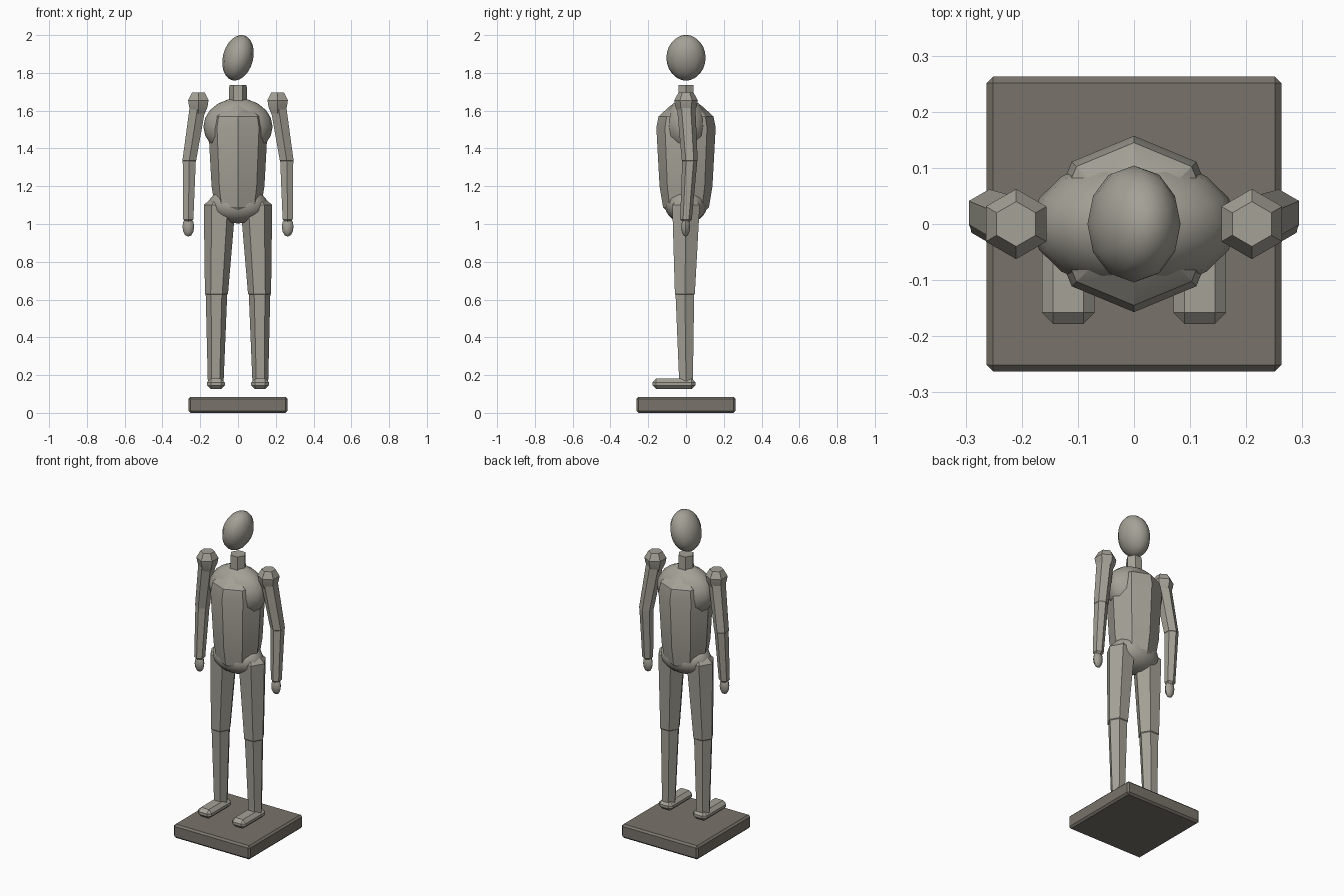
import bpy, bmesh, math
from mathutils import Matrix, Vector

if "Cube" in bpy.data.objects:
    bpy.data.objects.remove(bpy.data.objects["Cube"])


def material(name, rgb):
    m = bpy.data.materials.new(name)
    m.diffuse_color = (*rgb, 1)
    m.use_nodes = True
    m.node_tree.nodes["Principled BSDF"].inputs["Base Color"].default_value = m.diffuse_color
    return m


BODY = material("warm stone grey", (0.37, 0.355, 0.305))
BASE = material("dark stone grey", (0.19, 0.17, 0.145))


def finish(bm, name, mat, angle=35):
    bmesh.ops.recalc_face_normals(bm, faces=bm.faces)
    me = bpy.data.meshes.new(name)
    bm.to_mesh(me)
    bm.free()
    me.materials.append(mat)
    me.shade_smooth()
    me.set_sharp_from_angle(angle=math.radians(angle))
    ob = bpy.data.objects.new(name, me)
    bpy.context.collection.objects.link(ob)
    return ob


def loft(name, rings, sides, phase=0.0, angle=30):
    """Joins level polygon rings, each (x, y, z, radius)."""
    bm = bmesh.new()
    loops = []
    for x, y, z, r in rings:
        loops.append([bm.verts.new((x + r * math.cos(phase + math.tau * i / sides),
                                    y + r * math.sin(phase + math.tau * i / sides), z))
                      for i in range(sides)])
    for a, b in zip(loops, loops[1:]):
        for i in range(sides):
            j = (i + 1) % sides
            bm.faces.new((a[i], a[j], b[j], b[i]))
    bm.faces.new(loops[0])
    bm.faces.new(loops[-1])
    return finish(bm, name, BODY, angle)


def ellipsoid(name, loc, radii, u=12, v=10, tilt=0.0):
    bm = bmesh.new()
    m = (Matrix.Translation(loc) @ Matrix.Rotation(tilt, 4, 'Y')
         @ Matrix.Diagonal((*radii, 1)))
    bmesh.ops.create_uvsphere(bm, u_segments=u, v_segments=v, radius=1, matrix=m)
    return finish(bm, name, BODY, 50)


def box(name, loc, size, bevel, mat):
    bm = bmesh.new()
    bmesh.ops.create_cube(bm, size=1,
                          matrix=Matrix.Translation(loc) @ Matrix.Diagonal((*size, 1)))
    bmesh.ops.bevel(bm, geom=bm.edges[:], offset=bevel, segments=1,
                    affect='EDGES', clamp_overlap=True)
    return finish(bm, name, mat, 30)


def limb(name, a, b, ra, rb, phase):
    """Tapered six-sided limb from upper point a to lower point b with short caps."""
    a, b = Vector(a), Vector(b)
    d = (b - a).normalized()
    top, low = a - d * ra * 0.4, b + d * rb * 0.4
    loft(name, [(*top, ra * 0.6), (*a, ra), (*b, rb), (*low, rb * 0.6)], 6, phase)


# Plinth
box("plinth", (0, 0, 0.0425), (0.525, 0.525, 0.085), 0.011, BASE)

# Trunk
loft("torso", [(0, 0, z, r) for z, r in
               ((1.03, 0.07), (1.09, 0.122), (1.2, 0.14), (1.51, 0.157),
                (1.57, 0.145), (1.62, 0.09), (1.655, 0.045))], 8)
ellipsoid("chest", (0, 0, 1.515), (0.183, 0.12, 0.15), 16, 10)
ellipsoid("pelvis", (0, 0, 1.1), (0.158, 0.112, 0.097), 16, 10)

# Neck and tilted head
loft("neck", [(0, 0, 1.6, 0.05), (0, 0, 1.735, 0.046)], 6)
ellipsoid("head", (0, 0, 1.88), (0.08, 0.104, 0.123), 12, 12, math.radians(15))

# Arms and legs on both sides
for s, side in ((-1, "right"), (1, "left")):
    loft(side + "_shoulder", [(s * 0.21, 0, z, r) for z, r in
                              ((1.585, 0.04), (1.62, 0.056), (1.655, 0.0625),
                               (1.695, 0.04))], 6, math.pi / 2)
    limb(side + "_upper_arm", (s * 0.212, 0, 1.63), (s * 0.258, 0.02, 1.335),
         0.049, 0.042, math.pi / 2)
    limb(side + "_forearm", (s * 0.258, 0.02, 1.335), (s * 0.263, 0, 1.025),
         0.04, 0.031, math.pi / 2)
    ellipsoid(side + "_hand", (s * 0.263, -0.002, 0.985), (0.031, 0.023, 0.052), 8, 6)
    limb(side + "_thigh", (s * 0.097, 0, 1.1), (s * 0.114, -0.006, 0.63),
         0.084, 0.061, 0)
    limb(side + "_shin", (s * 0.114, -0.006, 0.63), (s * 0.118, 0, 0.17),
         0.057, 0.042, 0)
    box(side + "_foot", (s * 0.117, -0.064, 0.154), (0.094, 0.228, 0.056), 0.02, BODY)
